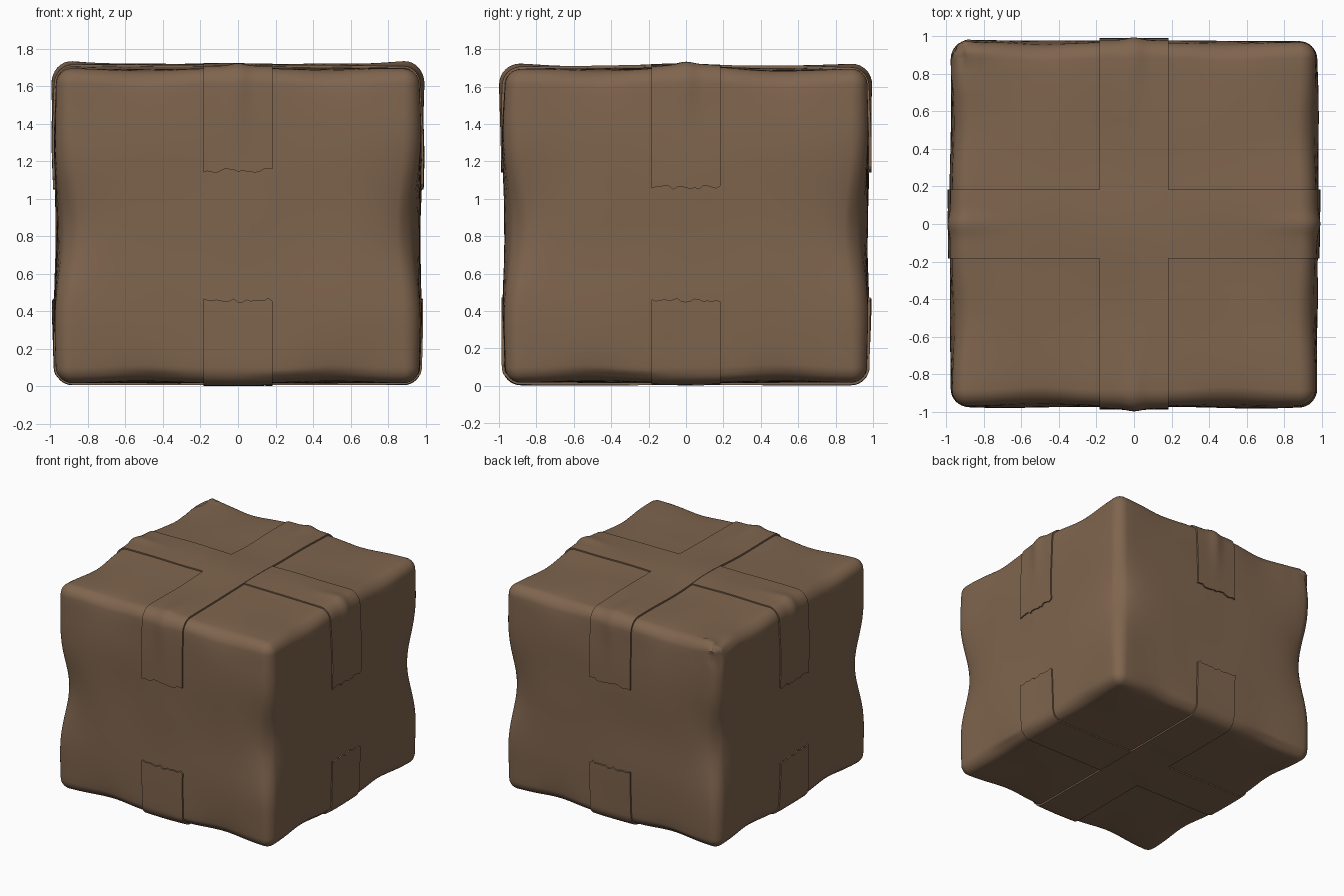
import bpy, bmesh, math, random
from mathutils import Vector, noise

if "Cube" in bpy.data.objects:
    bpy.data.objects.remove(bpy.data.objects["Cube"])

random.seed(4)
H = Vector((0.968, 0.968, 0.84))   # half sizes of the carton
R = 0.085                          # rounding of its edges
CZ = 0.856                         # height of its middle

card = bpy.data.materials.new("cardboard brown")
card.diffuse_color = (0.212, 0.129, 0.076, 1)
card.use_nodes = True
card.node_tree.nodes["Principled BSDF"].inputs["Base Color"].default_value = card.diffuse_color


def bump(t, w):
    return math.exp(-(t / w) ** 2)


def surface(c, lift=0.0):
    """Map a point of the plain cuboid to the rounded, dented carton."""
    inner = Vector([max(-(H[i] - R), min(H[i] - R, c[i])) for i in range(3)])
    d = c - inner
    n = d.normalized() if d.length > 1e-6 else Vector((0, 0, 1))
    p = inner + n * R
    q = [min(1.0, abs(p[i]) / H[i]) for i in range(3)]
    # pinched edges: upright ones at mid height, level ones beside the tape
    for axis in range(3):
        a, b = [i for i in range(3) if i != axis]
        k = (q[a] * q[b]) ** 7
        if axis == 2:
            amount = 0.065 * bump(p.z, 0.3)
        else:
            amount = 0.026 * bump(q[axis] - 0.52, 0.22)
        p[a] -= math.copysign(amount * k, p[a])
        p[b] -= math.copysign(amount * k, p[b])
    # side walls swell above and below the middle
    swell = 0.012 * bump(p.z - 0.42, 0.25) + 0.008 * bump(p.z + 0.45, 0.25)
    p.x += n.x * swell
    p.y += n.y * swell
    # the lid rises along the tape
    if n.z > 0:
        p.z += n.z * 0.014 * bump(p.y, 0.25)
    # soft crumples, stronger at one battered corner
    f = noise.noise(p * 2.3 + Vector((3, 7, 1))) * 0.009
    corner = bump((p - Vector((-0.93, 0.93, 0.8))).length, 0.16)
    f += noise.noise(p * 22) * 0.03 * corner
    if n.z < -0.5:
        f = min(0, -abs(f)) * 0.4
    p += n * (f + lift)
    return p + Vector((0, 0, CZ))


def coords(h, n=26):
    """Grid positions, denser over the rounded edges."""
    e = [h - R * (1 - math.tan(math.pi / 4 * k / 4)) for k in range(5)]
    m = h - R
    mid = [-m + 2 * m * k / n for k in range(1, n)]
    return [-x for x in reversed(e)] + mid + e


def finish(name, bm):
    bmesh.ops.remove_doubles(bm, verts=bm.verts, dist=1e-5)
    me = bpy.data.meshes.new(name)
    bm.to_mesh(me)
    bm.free()
    me.materials.append(card)
    for f in me.polygons:
        f.use_smooth = True
    me.set_sharp_from_angle(angle=math.radians(35))
    ob = bpy.data.objects.new(name, me)
    bpy.context.collection.objects.link(ob)
    return ob


def add_grid(bm, rows, flip=False):
    vs = [[bm.verts.new(p) for p in r] for r in rows]
    for r0, r1 in zip(vs, vs[1:]):
        for i in range(len(r0) - 1):
            quad = [r0[i], r0[i + 1], r1[i + 1], r1[i]]
            bm.faces.new(quad[::-1] if flip else quad)


# Carton body: six dented faces
bm = bmesh.new()
for axis in range(3):
    a, b = (axis + 1) % 3, (axis + 2) % 3
    for s in (-1, 1):
        rows = []
        for v in coords(H[b]):
            row = []
            for u in coords(H[a]):
                c = Vector((0, 0, 0))
                c[axis], c[a], c[b] = s * H[axis], u, v
                row.append(surface(c))
            rows.append(row)
        add_grid(bm, rows, s < 0)
finish("carton_body", bm)


def tape(name, along, side, end_z, lift):
    """Strip running up one wall, over the lid or base, and down the other."""
    across = 1 - along
    hz = H.z * side
    drop = [z * side for z in coords(H.z) if z * 1.0 > end_z * side]
    drop = [end_z] + (sorted(drop) if side > 0 else sorted(drop, reverse=True))
    path = [(-H[along], z) for z in drop]
    path += [(a, hz) for a in coords(H[along])[1:-1]]
    path += [(H[along], z) for z in reversed(drop)]
    half = 0.185
    n = 16
    ts = [-half + 2 * half * k / n for k in range(n + 1)]
    ragged = [random.uniform(-0.012, 0.012) for _ in range(n + 3)]
    cols = [(-half, True)] + [(t, False) for t in ts] + [(half, True)]
    rows = []
    last = len(path) - 1
    order = [0] + list(range(last + 1)) + [last]
    for j, k in enumerate(order):
        a, z = path[k]
        is_end = j == 0 or j == len(order) - 1
        row = []
        for i, (t, rim) in enumerate(cols):
            zz = z + (ragged[max(1, min(n + 1, i))] if k in (0, last) else 0)
            c = Vector((0, 0, zz))
            c[along], c[across] = a, t
            # a crease ridge stands up where the tape bends over the edge
            edge = bump(abs(a) - H[along], 0.2) * bump(abs(z) - H.z, 0.25)
            ridge = 0.016 * bump(t, 0.05) * edge if side > 0 else 0
            row.append(surface(c, -0.006 if rim or is_end else lift + ridge))
        rows.append(row)
    bm = bmesh.new()
    add_grid(bm, rows)
    bmesh.ops.recalc_face_normals(bm, faces=bm.faces)
    # keep the outer side facing out
    bm.faces.ensure_lookup_table()
    mid = max(bm.faces, key=lambda f: f.calc_center_median().z * side)
    if mid.normal.z * side < 0:
        bmesh.ops.reverse_faces(bm, faces=bm.faces)
    finish(name, bm)


# Tape strips crossing on the lid and on the base
tape("top_tape_front_to_back", 1, 1, 1.15 - CZ, 0.013)
tape("top_tape_left_to_right", 0, 1, 1.06 - CZ, 0.010)
tape("bottom_tape_front_to_back", 1, -1, 0.46 - CZ, 0.013)
tape("bottom_tape_left_to_right", 0, -1, 0.46 - CZ, 0.010)
